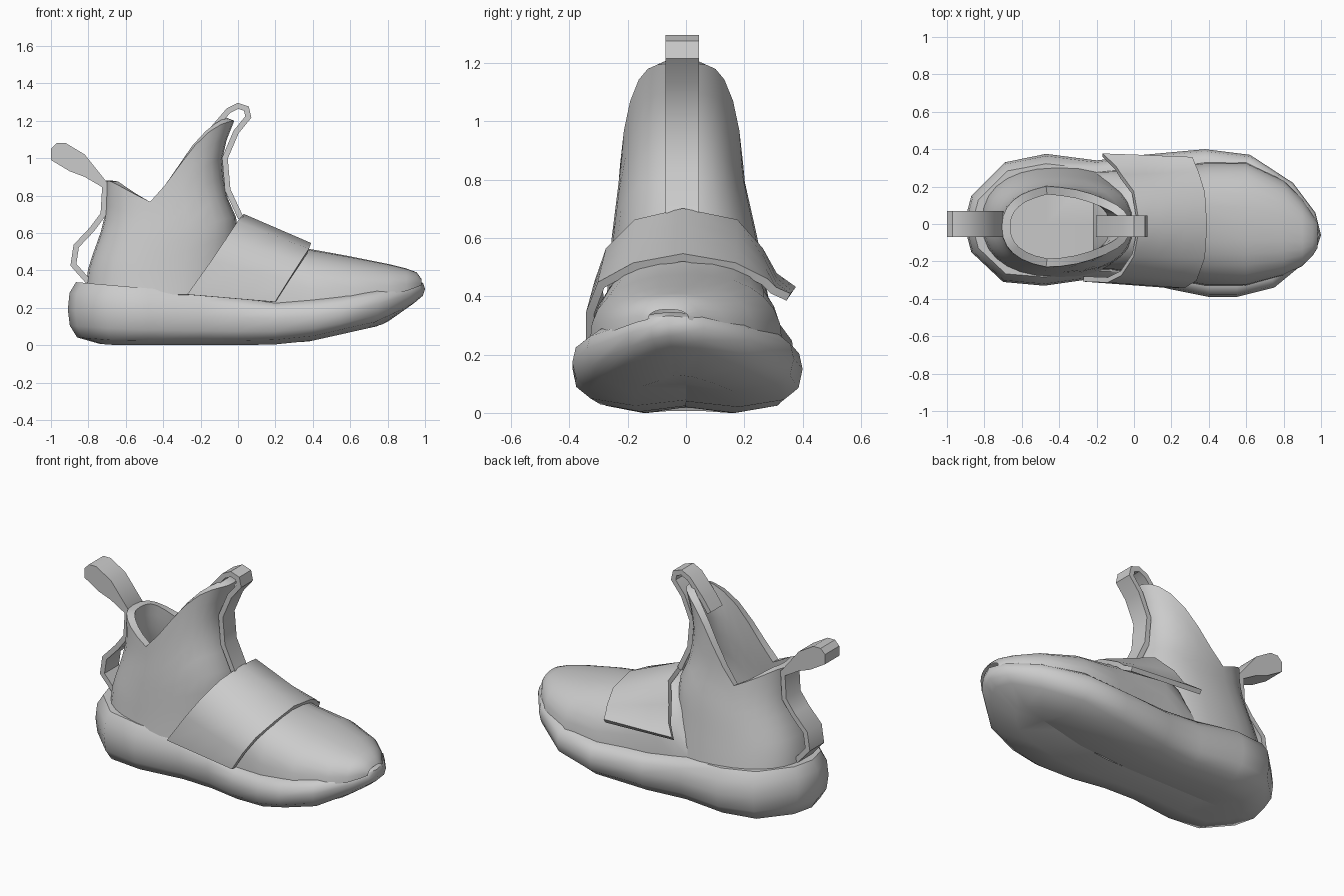
import bpy, bmesh
from math import sin, cos, pi, copysign

if "Cube" in bpy.data.objects:
    bpy.data.objects.remove(bpy.data.objects["Cube"])


def interp(table, x):
    """Piecewise linear lookup in [(x, value), ...]."""
    if x <= table[0][0]:
        return table[0][1]
    for (a, va), (b, vb) in zip(table, table[1:]):
        if x <= b:
            return va + (vb - va) * (x - a) / (b - a)
    return table[-1][1]


def full(v):
    """Slightly squared-off sine or cosine."""
    return copysign(abs(v) ** .85, v)


def grid(name, rows, closed=False, thick=0, offset=-1, angle=40, drop=None, weld=False):
    """Skin a list of equally long point rows, optionally thickened."""
    n = len(rows[0])
    faces = []
    for i in range(len(rows) - 1):
        for j in range(n if closed else n - 1):
            k = (j + 1) % n
            quad = (i * n + j, i * n + k, (i + 1) * n + k, (i + 1) * n + j)
            c = [sum(rows[v // n][v % n][a] for v in quad) / 4 for a in range(3)]
            if not (drop and drop(c)):
                faces.append(quad)
    me = bpy.data.meshes.new(name)
    me.from_pydata([p for r in rows for p in r], [], faces)
    bm = bmesh.new()
    bm.from_mesh(me)
    if weld:
        bmesh.ops.remove_doubles(bm, verts=bm.verts, dist=0.0005)
    loose = [v for v in bm.verts if not v.link_faces]
    bmesh.ops.delete(bm, geom=loose, context='VERTS')
    bm.to_mesh(me)
    bm.free()
    ob = bpy.data.objects.new(name, me)
    bpy.context.collection.objects.link(ob)
    bpy.ops.object.select_all(action='DESELECT')
    ob.select_set(True)
    bpy.context.view_layer.objects.active = ob
    if thick:
        m = ob.modifiers.new("thickness", 'SOLIDIFY')
        m.thickness, m.offset, m.use_even_offset = thick, offset, True
        bpy.ops.object.modifier_apply(modifier="thickness")
    bpy.ops.object.shade_smooth_by_angle(angle=angle * pi / 180)
    return ob


def strip(name, path, y0, y1, thick):
    """Ribbon following an (x, z) path."""
    return grid(name, [[(x, y0, z), (x, y1, z)] for x, z in path], thick=thick, offset=0)


# Sole: outline rings pulled towards a central spine
outline = [(-.91, 0), (-.87, -.15), (-.70, -.31), (-.48, -.33), (-.2, -.29), (0, -.30),
           (.2, -.35), (.4, -.39), (.55, -.39), (.75, -.34), (.92, -.2), (.98, -.12),
           (1, -.06), (.97, .06), (.85, .22), (.62, .37), (.38, .40), (.05, .37),
           (-.2, .34), (-.47, .375), (-.69, .33), (-.87, .15)]
bottom = [(-.9, .02), (-.65, 0), (.15, 0), (.38, .02), (.76, .105), (.95, .205), (1, .24)]
middle = [(-.9, .19), (-.4, .16), (.3, .14), (.6, .18), (.85, .25), (1, .30)]
top = [(-.9, .34), (-.2, .28), (.2, .225), (.5, .25), (.75, .29), (1, .36)]


def sole_ring(f, height):
    ring = []
    for x, y in outline:
        s = min(max(x, -.6), .65)
        px = s + (x - s) * f
        ring.append((px, y * f, height(px)))
    return ring


def zb(x): return interp(bottom, x)
def zm(x): return interp(middle, x)
def zt(x): return interp(top, x)


grid("sole", [sole_ring(0, lambda x: zb(x) + .02),
              sole_ring(.45, zb),
              sole_ring(.84, lambda x: zb(x) + .025),
              sole_ring(.965, lambda x: .5 * zb(x) + .5 * zm(x)),
              sole_ring(1, zm),
              sole_ring(.97, lambda x: .4 * zm(x) + .6 * zt(x)),
              sole_ring(.86, zt),
              sole_ring(0, zt)], closed=True, angle=50, weld=True)

# Forefoot: arched sections (x, y centre, half width, base z, top z)
stations = [(-.22, .015, .26, .27, .36), (-.12, .02, .265, .26, .58), (0, .015, .275, .25, .655),
            (.2, .005, .30, .22, .59), (.38, 0, .33, .22, .515), (.6, 0, .33, .24, .475),
            (.8, -.02, .255, .27, .435), (.9, -.045, .18, .29, .41),
            (.955, -.06, .11, .31, .39), (.98, -.06, .07, .32, .355)]


def arch(x, yc, w, z0, z1, n=14):
    angles = [pi * i / n for i in range(n + 1)]
    return [(x, yc + w * full(cos(a)), z0 + (z1 - z0) * full(max(sin(a), 0))) for a in angles]


grid("forefoot", [arch(*s) for s in stations], angle=50)

# Ankle shaft: stacked rings rising to a V-cut collar
front = [(.27, 0), (.66, 0), (.82, -.07), (1, -.085), (1.1, -.06), (1.2, -.02)]
back = [(.27, -.82), (.42, -.80), (.6, -.735), (.7, -.71), (1.2, -.70)]
width = [(.27, .295), (.45, .27), (.6, .25), (.8, .215), (1, .20), (1.1, .19), (1.2, .17)]
collar = [(-1, .88), (-.9, .875), (-.24, .76), (.26, .96), (.62, 1.13), (.85, 1.19), (1, 1.2)]


def shaft_point(a, f):
    c = full(cos(a))
    z = .27 + f * (interp(collar, c) - .27)
    x0, x1 = interp(back, z), interp(front, z)
    yc = interp([(.3, .01), (.8, -.015)], z)
    return ((x0 + x1) / 2 + (x1 - x0) / 2 * c, yc + interp(width, z) * full(sin(a)), z)


N, LEVELS = 28, 9
grid("ankle_shaft", [[shaft_point(2 * pi * j / N, i / LEVELS) for j in range(N)]
                     for i in range(LEVELS + 1)],
     closed=True, thick=.045, drop=lambda c: c[0] > -.1 and c[2] < .5)

# Midfoot strap: (rear edge, front edge) rows from one side over to the loose flap
strap = [((-.27, -.28, .27), (.20, -.315, .23)), ((-.14, -.285, .45), (.27, -.315, .34)),
         ((-.07, -.25, .55), (.33, -.28, .43)), ((-.01, -.16, .64), (.37, -.17, .49)),
         ((.02, -.01, .675), (.38, -.01, .52)), ((-.01, .16, .64), (.37, .16, .49)),
         ((-.07, .24, .55), (.34, .26, .44)), ((-.10, .29, .46), (.33, .29, .41)),
         ((-.17, .36, .41), (.31, .345, .385))]
rows = [[tuple(a + (b - a) * t / 3 for a, b in zip(r, f)) for t in range(4)] for r, f in strap]
grid("strap", rows, thick=.028, offset=1)

# Tongue pull loop running down the front of the shaft
strip("tongue_loop", [(-.19, 1.08), (-.14, 1.15), (-.05, 1.255), (0, 1.28), (.045, 1.265),
                      (.055, 1.22), (-.01, 1.14), (-.07, 1.0), (-.055, .83), (.015, .68)],
      -.07, .045, .03)

# Heel ribbon bowing out behind the shaft
strip("heel_ribbon", [(-.71, .87), (-.72, .70), (-.78, .62), (-.865, .53), (-.88, .43),
                      (-.80, .34)], -.07, .07, .03)

# Heel pull tab: solid leaf-shaped prism
leaf = [(-.70, .83), (-.82, .90), (-.90, .93), (-1, .99), (-1, 1.05), (-.97, 1.08),
        (-.92, 1.08), (-.82, 1.02), (-.70, .87)]
tab = grid("heel_tab", [[(x, -.07, z) for x, z in leaf], [(x, .07, z) for x, z in leaf]],
           closed=True)
bm = bmesh.new()
bm.from_mesh(tab.data)
bmesh.ops.holes_fill(bm, edges=bm.edges, sides=0)
bmesh.ops.recalc_face_normals(bm, faces=bm.faces)
bm.to_mesh(tab.data)
bm.free()
bpy.ops.object.shade_smooth_by_angle(angle=40 * pi / 180)
